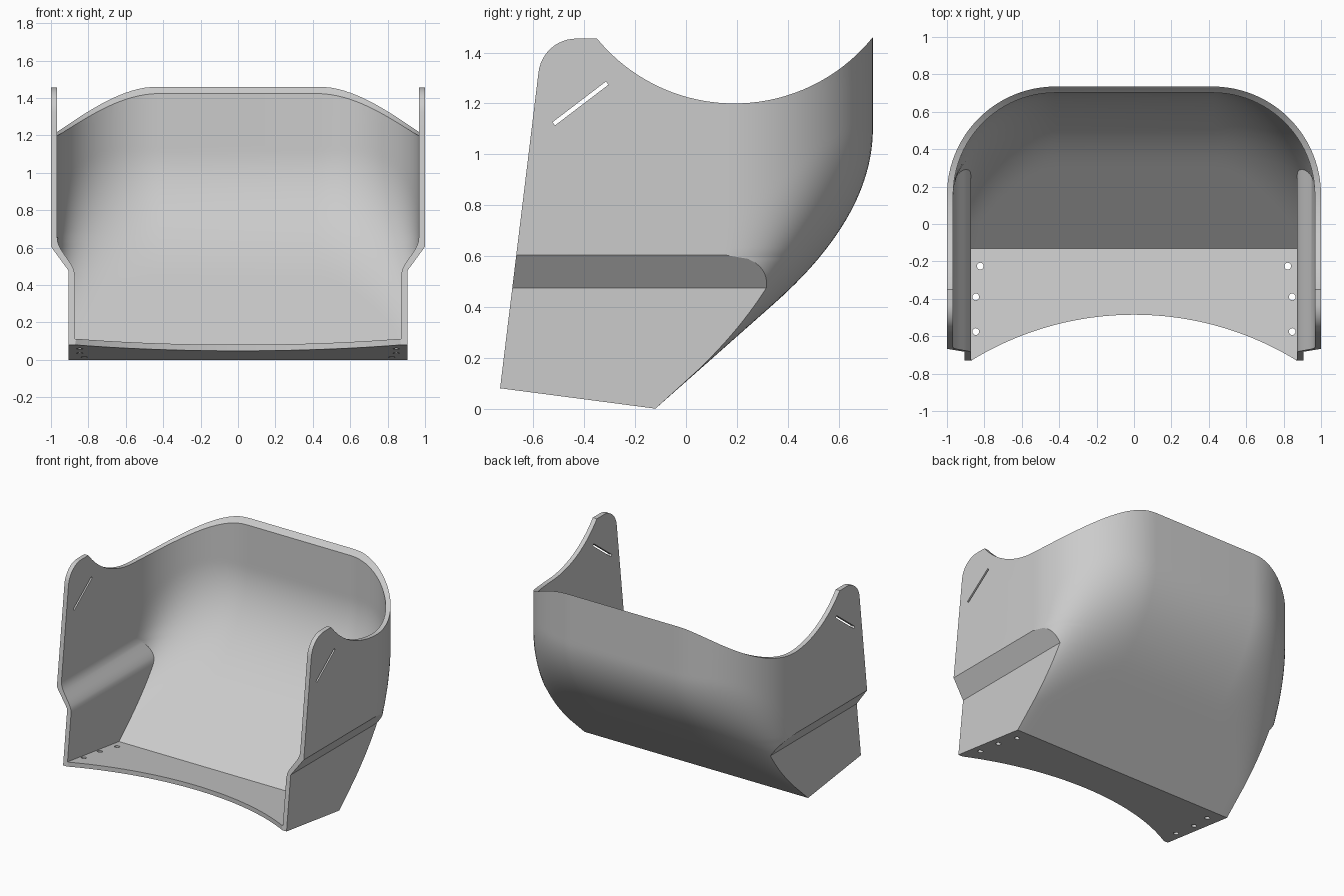
import bpy, bmesh, math
from mathutils import Matrix, Vector

cube = bpy.data.objects.get("Cube")
if cube:
    bpy.data.objects.remove(cube, do_unlink=True)

WALL = 0.033          # shell thickness
ARC_X, ARC_Y, ARC_R = 0.42, 0.155, 0.58   # rounded back corners in plan


def make_object(name, bm):
    bmesh.ops.recalc_face_normals(bm, faces=bm.faces)
    mesh = bpy.data.meshes.new(name)
    bm.to_mesh(mesh)
    bm.free()
    obj = bpy.data.objects.new(name, mesh)
    bpy.context.collection.objects.link(obj)
    return obj


def spread(a, b, n):
    return [a + (b - a) * i / n for i in range(n)]


def half_width(z, inset):
    # Narrow lower sides flare out to the wide upper sides
    if inset:
        u = min(max((z - 0.45) / 0.2, 0), 1)
        u = u * u * (3 - 2 * u)
    else:
        u = min(max((z - 0.475) / 0.13, 0), 1)
    return 0.905 + 0.095 * u - inset


def back_edge(x, wall_y, z, inset):
    # Upright back wall blended into the sloping underside
    slope_y = -0.12 + 1.13 * z - 1.51 * inset
    u = min(max((x - ARC_X) / 0.5, 0), 1)
    k = 0.39 + 0.12 * u * u * (3 - 2 * u)
    gap = max(k - abs(wall_y - slope_y), 0)
    return min(wall_y, slope_y) - gap * gap / (4 * k)


def bucket_solid(name, inset, front, top, steps=24):
    base = 1.03 * inset
    levels = [base] + spread(0.16, 0.475, 10) + spread(0.475, 0.605, 8)
    levels += spread(0.605, 1.25, 24) + [1.25, top]
    radius = ARC_R - inset
    bm = bmesh.new()
    rings = []
    for row, z in enumerate(levels):
        w = half_width(z, inset)
        start = math.acos(min((w - ARC_X) / radius, 1))
        front_z = z if row else inset - 0.131 * (front + 0.12)
        side = [(w, front, front_z)]
        for i in range(steps + 1):
            a = start + (math.pi / 2 - start) * i / steps
            x = ARC_X + radius * math.cos(a)
            y = back_edge(x, ARC_Y + radius * math.sin(a), z, inset)
            side.append((x, y, z))
        ring = side + [(-x, y, h) for x, y, h in reversed(side)]
        rings.append([bm.verts.new(p) for p in ring])
    n = len(rings[0])
    for low, high in zip(rings, rings[1:]):
        for i in range(n):
            j = (i + 1) % n
            bm.faces.new((low[i], low[j], high[j], high[i]))
    bm.faces.new(rings[0])
    bm.faces.new(rings[-1])
    return make_object(name, bm)


def side_prism(name, profile, half):
    # Extrude a (y, z) profile across x
    bm = bmesh.new()
    face = bm.faces.new([bm.verts.new((-half, y, z)) for y, z in profile])
    moved = bmesh.ops.extrude_face_region(bm, geom=[face])["geom"]
    verts = [v for v in moved if isinstance(v, bmesh.types.BMVert)]
    bmesh.ops.translate(bm, verts=verts, vec=(2 * half, 0, 0))
    return make_object(name, bm)


def cylinder(name, x, y, radius, z_low, z_high, segments):
    bm = bmesh.new()
    bmesh.ops.create_cone(bm, cap_ends=True, segments=segments, radius1=radius,
                          radius2=radius, depth=z_high - z_low,
                          matrix=Matrix.Translation((x, y, (z_low + z_high) / 2)))
    return make_object(name, bm)


def boolean(target, cutter, operation):
    cutter.hide_render = True
    mod = target.modifiers.new(cutter.name, 'BOOLEAN')
    mod.operation = operation
    mod.solver = 'EXACT'
    mod.object = cutter
    bpy.ops.object.select_all(action='DESELECT')
    bpy.context.view_layer.objects.active = target
    target.select_set(True)
    bpy.ops.object.modifier_apply(modifier=mod.name)
    bpy.data.objects.remove(cutter, do_unlink=True)


# Outer body and hollow
shell = bucket_solid("bucket_shell", 0.0, -0.9, 1.6)
boolean(shell, bucket_solid("hollow", WALL, -0.95, 1.65), 'DIFFERENCE')

# Side outline: leaning front edge, rounded ear, dipped rim
outline = [(-0.753, -0.1)]
for i in range(13):
    a = math.radians(173 - 83 * i / 12)
    outline.append((-0.431 + 0.15 * math.cos(a), 1.305 + 0.15 * math.sin(a)))
dip_r = 0.699
for i in range(41):
    a = math.asin(0.54 / dip_r) * (i / 20 - 1)
    outline.append((0.19 + dip_r * math.sin(a), 1.2 + dip_r * (1 - math.cos(a))))
outline += [(0.85, 1.56), (0.85, -0.1)]
boolean(shell, side_prism("side_outline", outline, 1.2), 'INTERSECT')

# Curved front lip of the floor
boolean(shell, cylinder("lip_cut", 0, -2.152, 1.667, -0.2, 0.4, 256), 'DIFFERENCE')

# Floor holes
for side in (-1, 1):
    for x, y in ((0.822, -0.225), (0.846, -0.39), (0.846, -0.575)):
        boolean(shell, cylinder("hole", side * x, y, 0.018, -0.1, 0.2, 20), 'DIFFERENCE')

# Slanted slots through both ears
a, b = Vector((-0.52, 1.12)), Vector((-0.31, 1.28))
n = (b - a).orthogonal().normalized() * 0.008
boolean(shell, side_prism("slot", [a + n, b + n, b - n, a - n], 1.2), 'DIFFERENCE')

# Colour and shading
grey = bpy.data.materials.new("light_grey")
grey.use_nodes = True
colour = (0.6, 0.6, 0.6, 1)
grey.diffuse_color = colour
grey.node_tree.nodes["Principled BSDF"].inputs["Base Color"].default_value = colour
shell.data.materials.clear()
shell.data.materials.append(grey)
for poly in shell.data.polygons:
    poly.material_index = 0
bpy.ops.object.select_all(action='DESELECT')
bpy.context.view_layer.objects.active = shell
shell.select_set(True)
bpy.ops.object.shade_smooth_by_angle(angle=math.radians(22))
